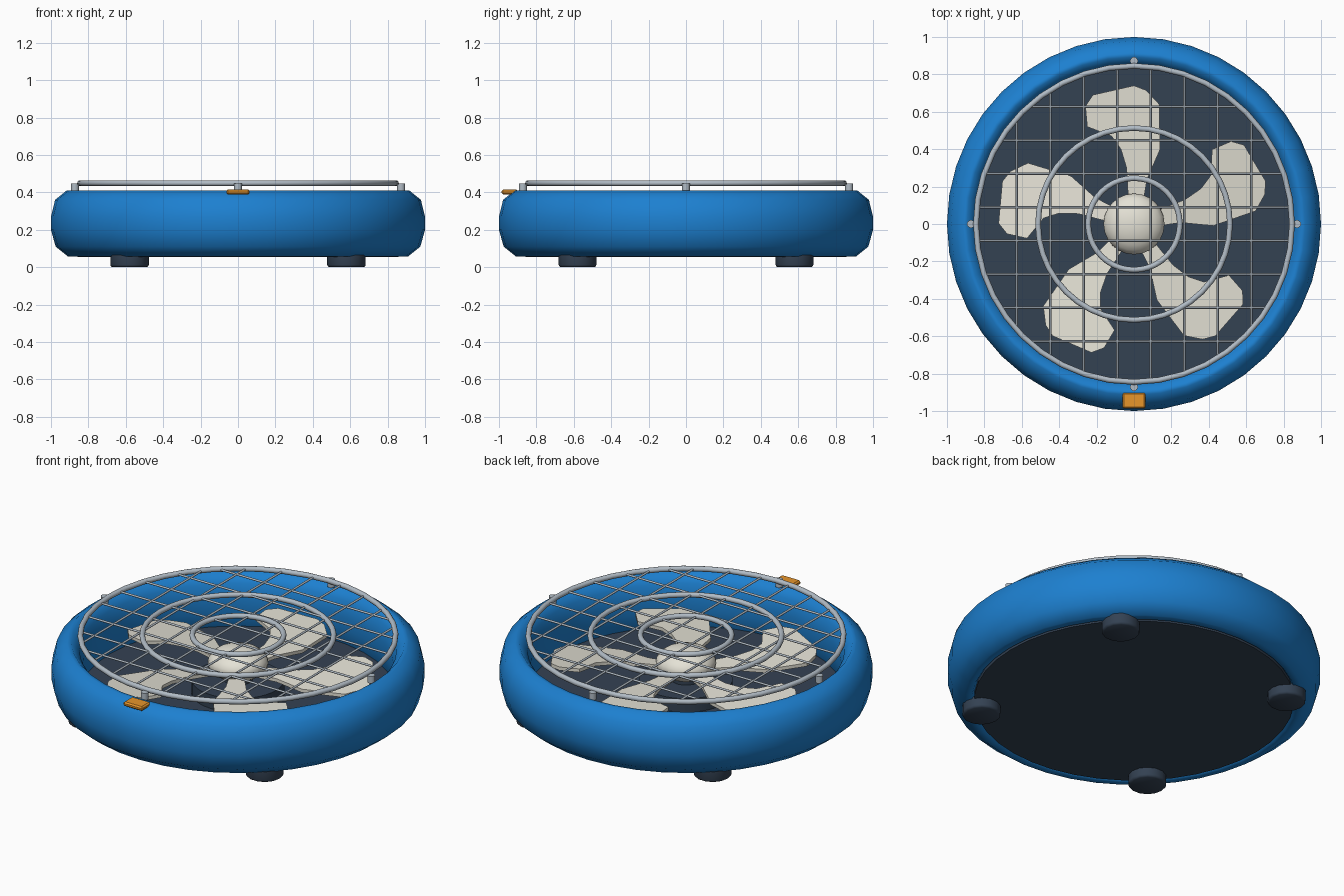
import bpy, bmesh, math
from mathutils import Matrix, Vector

cube = bpy.data.objects.get("Cube")
if cube:
    bpy.data.objects.remove(cube, do_unlink=True)


def material(name, rgb):
    m = bpy.data.materials.new(name)
    m.use_nodes = True
    m.diffuse_color = (*rgb, 1)
    m.node_tree.nodes["Principled BSDF"].inputs["Base Color"].default_value = (*rgb, 1)
    return m


BLUE = material("blue plastic", (0.012, 0.215, 0.63))
SLATE = material("dark slate", (0.034, 0.054, 0.086))
CREAM = material("cream plastic", (0.78, 0.76, 0.67))
STEEL = material("grey steel", (0.44, 0.5, 0.56))
ORANGE = material("orange switch", (0.82, 0.31, 0.025))


def finish(bm, name, mat, smooth=40):
    bmesh.ops.recalc_face_normals(bm, faces=bm.faces)
    mesh = bpy.data.meshes.new(name)
    bm.to_mesh(mesh)
    bm.free()
    mesh.materials.append(mat)
    ob = bpy.data.objects.new(name, mesh)
    bpy.context.collection.objects.link(ob)
    if smooth:
        bpy.ops.object.select_all(action="DESELECT")
        ob.select_set(True)
        bpy.context.view_layer.objects.active = ob
        bpy.ops.object.shade_smooth_by_angle(angle=math.radians(smooth))
    return ob


def lathe(name, profile, mat, steps=40, closed=False, smooth=40, at=(0, 0, 0)):
    """Spin (radius, z) points round the vertical axis."""
    bm = bmesh.new()
    vs = [bm.verts.new((r, 0, z)) for r, z in profile]
    es = [bm.edges.new(p) for p in zip(vs, vs[1:])]
    if closed:
        es.append(bm.edges.new((vs[-1], vs[0])))
    bmesh.ops.spin(bm, geom=vs + es, axis=(0, 0, 1), cent=(0, 0, 0),
                   angle=math.tau, steps=steps, use_duplicate=False)
    bmesh.ops.remove_doubles(bm, verts=bm.verts, dist=0.0005)
    bmesh.ops.translate(bm, verts=bm.verts, vec=at)
    return finish(bm, name, mat, smooth)


def rod(name, a, b, radius, sides, mat):
    a, b = Vector(a), Vector(b)
    bm = bmesh.new()
    turn = (b - a).to_track_quat("Z", "Y").to_matrix().to_4x4()
    bmesh.ops.create_cone(bm, cap_ends=True, segments=sides, radius1=radius, radius2=radius,
                          depth=(b - a).length, matrix=Matrix.Translation((a + b) / 2) @ turn)
    return finish(bm, name, mat)


# Rounded outer housing
lathe("housing", [(0.87, 0.056), (0.91, 0.058), (0.975, 0.11), (1, 0.2), (1, 0.27), (0.978, 0.36),
                  (0.915, 0.411), (0.893, 0.411), (0.85, 0.36), (0.834, 0.27), (0.834, 0.2),
                  (0.845, 0.09)], BLUE, closed=True, smooth=60)

# Base plate, motor and feet
lathe("base_plate", [(0, 0.054), (0.857, 0.054), (0.857, 0.11), (0, 0.11)], SLATE)
lathe("motor", [(0, 0.1), (0.25, 0.1), (0.25, 0.19), (0, 0.19)], SLATE)
lathe("shaft", [(0, 0.18), (0.08, 0.18), (0.08, 0.28), (0, 0.28)], SLATE, 16)
for sx in (-1, 1):
    for sy in (-1, 1):
        lathe("foot_%s_%s" % ("left" if sx > 0 else "right", "back" if sy > 0 else "front"),
              [(0, 0), (0.092, 0), (0.1, 0.005), (0.103, 0.013), (0.103, 0.065), (0, 0.065)],
              SLATE, 14, smooth=50, at=(0.58 * sx, 0.58 * sy, 0))

# Domed hub
dome = [math.pi * (i / 12 - 0.5) for i in range(13)]
lathe("hub", [(0.163 * math.cos(a), 0.29 + 0.09 * math.sin(a)) for a in dome], CREAM, 24, smooth=60)

# Five curved, pitched blades
outline = [(-0.03, 0.12), (0.05, 0.12), (0.07, 0.24), (0.14, 0.4), (0.135, 0.64), (0.065, 0.715),
           (0, 0.74), (-0.22, 0.69), (-0.26, 0.63), (-0.25, 0.52), (-0.12, 0.47), (-0.07, 0.4),
           (-0.04, 0.3)]
for i in range(5):
    bm = bmesh.new()
    face = bm.faces.new([bm.verts.new((x, y, 0.242 - 0.11 * x)) for x, y in outline])
    up = bmesh.ops.extrude_face_region(bm, geom=[face])["geom"]
    bmesh.ops.translate(bm, vec=(0, 0, 0.02), verts=[v for v in up if isinstance(v, bmesh.types.BMVert)])
    bmesh.ops.rotate(bm, verts=bm.verts, cent=(0, 0, 0),
                     matrix=Matrix.Rotation(math.tau * i / 5, 3, "Z"))
    finish(bm, "blade_%d" % (i + 1), CREAM)

# Guard rings
GUARD_Z = 0.449
for name, radius in (("outer", 0.845), ("middle", 0.513), ("inner", 0.245)):
    tube = [math.tau * k / 12 for k in range(12)]
    lathe("guard_ring_" + name,
          [(radius + 0.015 * math.cos(a), GUARD_Z + 0.015 * math.sin(a)) for a in tube],
          STEEL, closed=True, smooth=60)

# Crossed guard wires
for i in range(8):
    d = (i - 3.5) * 0.179
    h = math.sqrt(0.845 ** 2 - d * d)
    rod("guard_wire_lengthwise_%d" % (i + 1), (d, -h, GUARD_Z), (d, h, GUARD_Z), 0.006, 16, STEEL)
    rod("guard_wire_crosswise_%d" % (i + 1), (-h, d, GUARD_Z), (h, d, GUARD_Z), 0.006, 16, STEEL)

# Posts holding the guard
for name, x, y in (("left", 1, 0), ("back", 0, 1), ("right", -1, 0), ("front", 0, -1)):
    rod("guard_post_" + name, (0.872 * x, 0.872 * y, 0.405), (0.872 * x, 0.872 * y, 0.447),
        0.021, 16, STEEL)

# Switch tab on the front rim
bm = bmesh.new()
bmesh.ops.create_cube(bm, size=1, matrix=Matrix.Translation((0, -0.943, 0.402))
                      @ Matrix.Diagonal((0.125, 0.086, 0.026, 1)))
bmesh.ops.bevel(bm, geom=bm.edges[:], offset=0.008, segments=1, affect="EDGES")
finish(bm, "switch_tab", ORANGE, 0)
